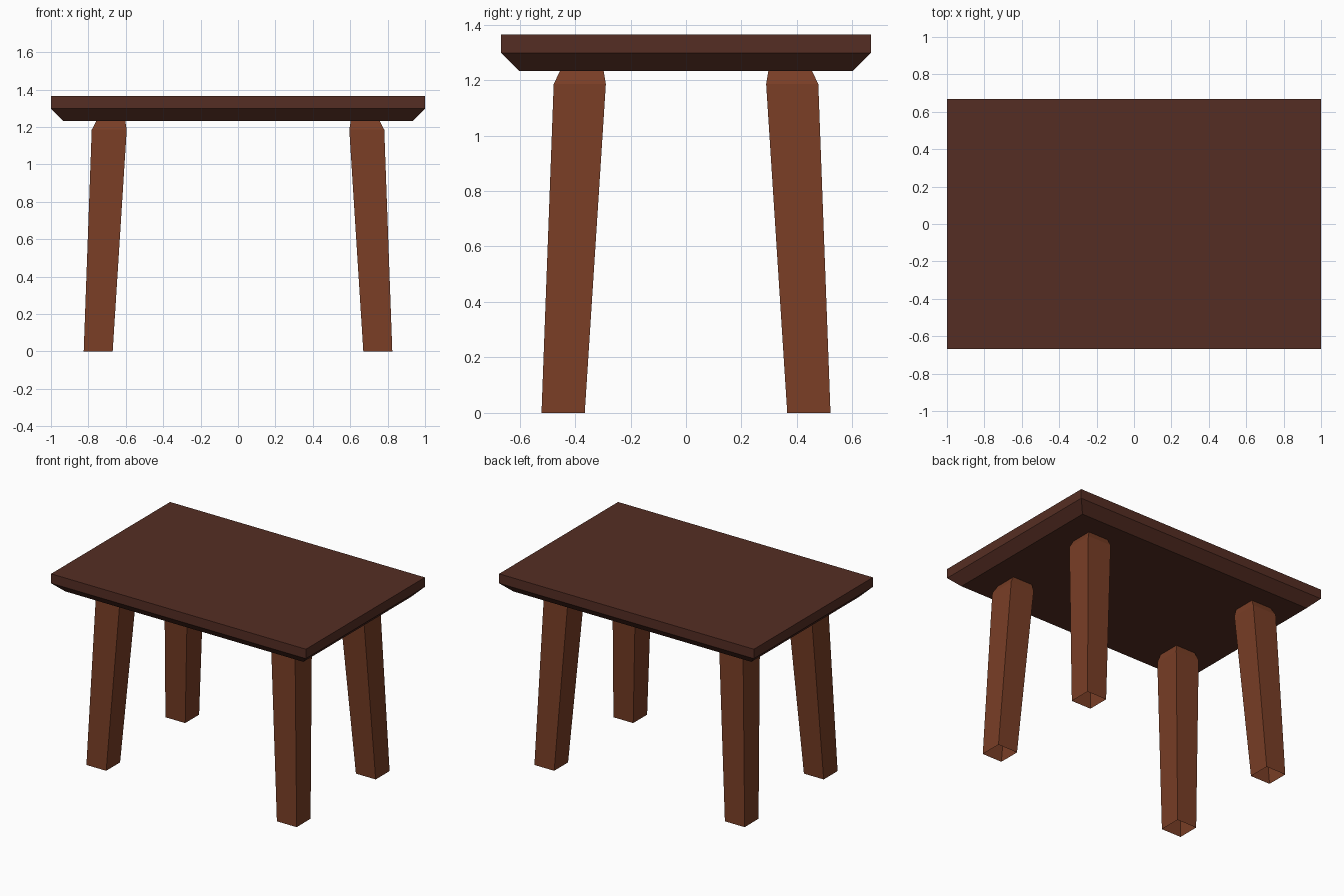
import bpy, bmesh

if "Cube" in bpy.data.objects:
    bpy.data.objects.remove(bpy.data.objects["Cube"])


def material(name, color):
    mat = bpy.data.materials.new(name)
    mat.diffuse_color = color
    mat.use_nodes = True
    mat.node_tree.nodes["Principled BSDF"].inputs["Base Color"].default_value = mat.diffuse_color
    return mat


def loft(name, sections, mat, cap_bottom=True):
    """Stack rectangles (x0, x1, y0, y1, z) into a solid, lowest first."""
    bm = bmesh.new()
    rings = []
    for x0, x1, y0, y1, z in sections:
        corners = [(x0, y0), (x1, y0), (x1, y1), (x0, y1)]
        rings.append([bm.verts.new((x, y, z)) for x, y in corners])
    for low, high in zip(rings, rings[1:]):
        for i in range(4):
            j = (i + 1) % 4
            bm.faces.new((low[i], low[j], high[j], high[i]))
    bm.faces.new(rings[-1])
    if cap_bottom:
        bm.faces.new(rings[0][::-1])
    mesh = bpy.data.meshes.new(name)
    bm.to_mesh(mesh)
    bm.free()
    mesh.materials.append(mat)
    obj = bpy.data.objects.new(name, mesh)
    bpy.context.collection.objects.link(obj)
    return obj


dark_wood = material("dark_wood", (0.091, 0.027, 0.017, 1))
red_wood = material("red_wood", (0.19, 0.048, 0.019, 1))

# Tabletop with a chamfered underside
loft("tabletop", [
    (-0.935, 0.935, -0.602, 0.602, 1.233),
    (-1.0, 1.0, -0.667, 0.667, 1.298),
    (-1.0, 1.0, -0.667, 0.667, 1.365),
], dark_wood)

# Splayed legs, open at the foot, with narrowed tops just inside the tabletop
for side, sx in (("left", -1), ("right", 1)):
    for end, sy in (("front", -1), ("back", 1)):
        sections = []
        for xi, xo, yi, yo, z in [
            (0.670, 0.825, 0.365, 0.521, 0.0),
            (0.595, 0.782, 0.289, 0.477, 1.185),
            (0.604, 0.753, 0.298, 0.451, 1.240),
        ]:
            xs, ys = sorted((sx * xi, sx * xo)), sorted((sy * yi, sy * yo))
            sections.append((*xs, *ys, z))
        loft(f"{end}_{side}_leg", sections, red_wood, cap_bottom=False)
